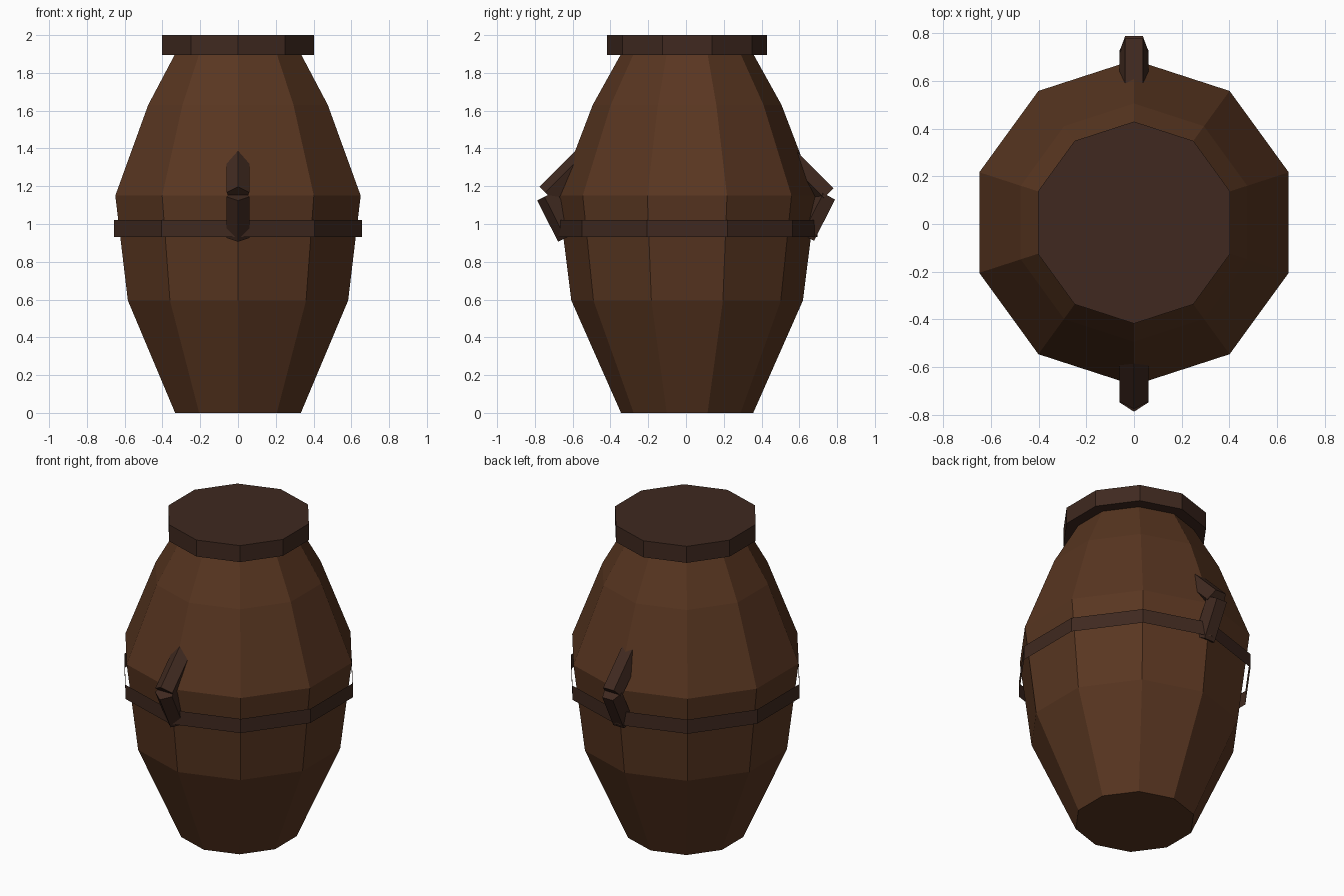
import bpy
import bmesh
from math import sin, cos, tau, radians

if "Cube" in bpy.data.objects:
    bpy.data.objects.remove(bpy.data.objects["Cube"], do_unlink=True)

CENTRE_Y = 0.006


def material(name, colour):
    mat = bpy.data.materials.new(name)
    mat.use_nodes = True
    mat.diffuse_color = colour
    shader = mat.node_tree.nodes["Principled BSDF"]
    shader.inputs["Base Color"].default_value = colour
    shader.inputs["Roughness"].default_value = 0.8
    return mat


def loft(name, sides, profile, mat, capped=True):
    """Stack of regular polygons, each (radius, z), with a corner facing -y."""
    bm = bmesh.new()
    rings = []
    for radius, z in profile:
        angles = [tau * k / sides for k in range(sides)]
        rings.append([bm.verts.new((radius * sin(a), -radius * cos(a), z)) for a in angles])
    for low, high in zip(rings, rings[1:]):
        for k in range(sides):
            n = (k + 1) % sides
            bm.faces.new((low[k], low[n], high[n], high[k]))
    if capped:
        bm.faces.new(rings[0][::-1])
        bm.faces.new(rings[-1])
    mesh = bpy.data.meshes.new(name)
    bm.to_mesh(mesh)
    bm.free()
    mesh.materials.append(mat)
    obj = bpy.data.objects.new(name, mesh)
    obj.location.y = CENTRE_Y
    bpy.context.collection.objects.link(obj)
    return obj


clay = material("brown_clay", (0.10, 0.037, 0.015, 1))
trim = material("dark_trim", (0.05, 0.022, 0.014, 1))

# Ten-sided body, lid and open hoop
loft("jar_body", 10, [(0.35, 0), (0.613, 0.595), (0.683, 1.15), (0.5, 1.63), (0.35, 1.9)], clay)
loft("lid", 10, [(0.424, 1.895), (0.424, 2)], trim)
loft("hoop", 10, [(0.689, 0.93), (0.689, 1.02)], trim, capped=False)

# Bent handles, each from two five-sided bars meeting at an elbow
GRIP = 0.063
for place, side in (("front", -1), ("back", 1)):
    bars = (("upper", 0, 0.27, 45), ("lower", -0.245, 0, -27))
    for part, bottom, top, tilt in bars:
        bar = loft(f"{place}_handle_{part}", 5, [(GRIP, bottom), (GRIP, top)], trim)
        bar.rotation_euler.x = radians(side * tilt)
        bar.location = (0, CENTRE_Y + side * 0.738, 1.153)
